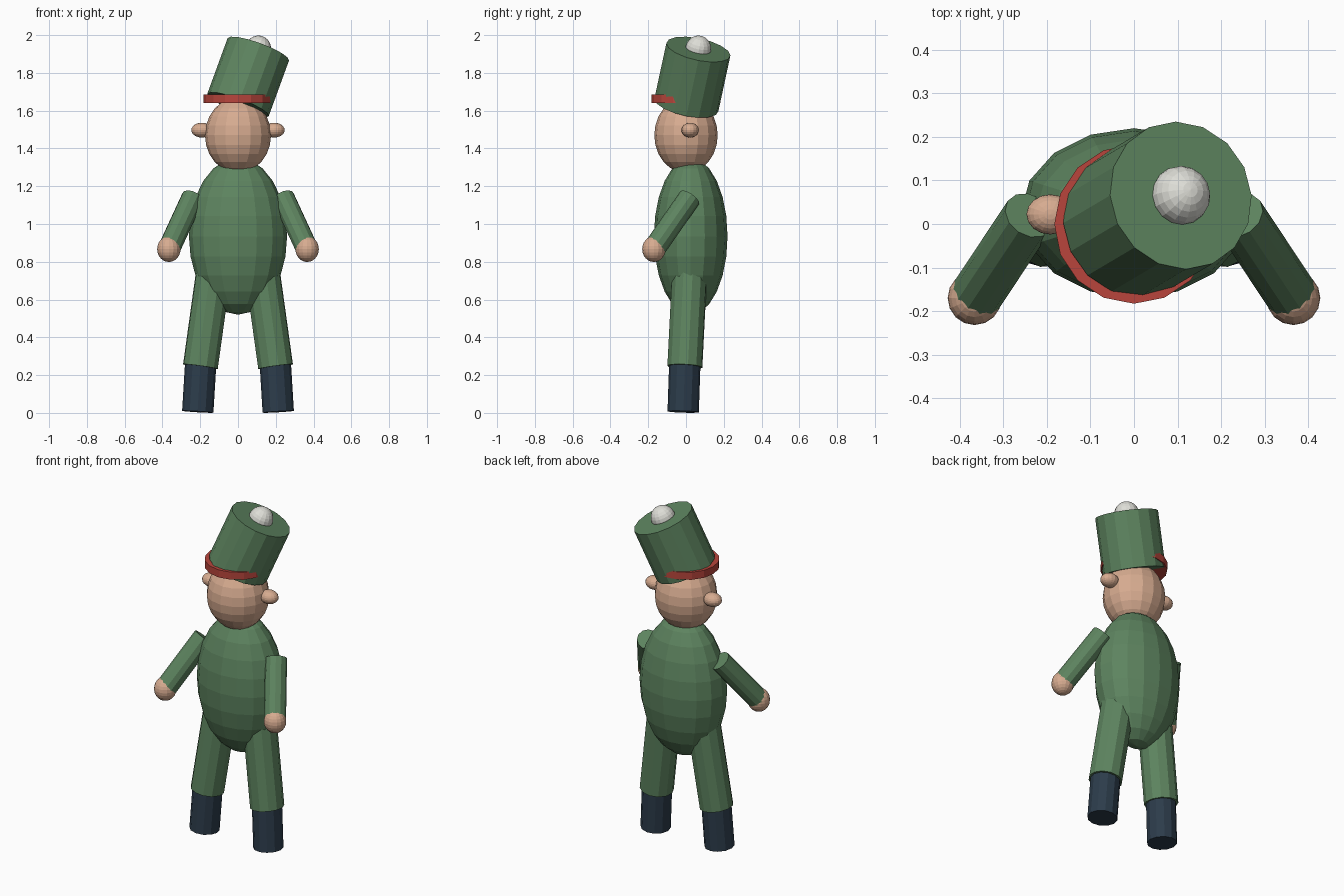
import bpy
from mathutils import Vector, Euler

cube = bpy.data.objects.get("Cube")
if cube:
    bpy.data.objects.remove(cube, do_unlink=True)


def make_material(name, r, g, b):
    mat = bpy.data.materials.new(name)
    mat.use_nodes = True
    mat.diffuse_color = (r, g, b, 1)
    mat.node_tree.nodes["Principled BSDF"].inputs["Base Color"].default_value = (r, g, b, 1)
    return mat


GREEN = make_material("uniform green", 0.11, 0.23, 0.115)
SKIN = make_material("skin", 0.68, 0.41, 0.28)
RED = make_material("band red", 0.48, 0.06, 0.045)
NAVY = make_material("boot navy", 0.025, 0.045, 0.07)
WHITE = make_material("pompom white", 0.73, 0.73, 0.68)


def finish(name, mat):
    obj = bpy.context.object
    obj.name = obj.data.name = name
    obj.data.materials.append(mat)
    return obj


def ball(name, mat, center, radii, segments=16, rings=12, rotation=(0, 0, 0)):
    bpy.ops.mesh.primitive_uv_sphere_add(
        segments=segments, ring_count=rings, radius=1, location=center, rotation=rotation)
    obj = finish(name, mat)
    obj.scale = radii
    return obj


def tube(name, mat, start, end, radius, sides=12, rotation=None):
    """Capped cylinder running between two points."""
    start, end = Vector(start), Vector(end)
    axis = end - start
    if rotation is None:
        rotation = axis.to_track_quat('Z', 'Y').to_euler()
    bpy.ops.mesh.primitive_cylinder_add(
        vertices=sides, radius=radius, depth=axis.length,
        location=(start + end) / 2, rotation=rotation)
    return finish(name, mat)


# Torso and head
ball("torso", GREEN, (0, 0.025, 0.935), (0.26, 0.195, 0.415))
ball("head", SKIN, (0, 0, 1.47), (0.175, 0.168, 0.2))

# Tilted hat with a level band and a pompom
tilt = Euler((-0.2, 0.35, 0))
hat_base = Vector((0, 0.002, 1.63))
hat_top = hat_base + tilt.to_matrix() @ Vector((0, 0, 0.32))
tube("hat", GREEN, hat_base, hat_top, 0.173, 16, tilt)
tube("hat_band", RED, (0, 0, 1.64), (0, 0, 1.685), 0.183, 16)
ball("pompom", WHITE, hat_top + Vector((0, 0, 0.005)), (0.068,) * 3, rotation=tilt)

# Paired parts
for side, s in (("left", 1), ("right", -1)):
    ball(side + "_ear", SKIN, (s * 0.192, 0.022, 1.497), (0.055, 0.046, 0.039))

    shoulder = Vector((s * 0.24, 0.02, 1.14))
    wrist = Vector((s * 0.366, -0.17, 0.867))
    tube(side + "_arm", GREEN, shoulder, wrist, 0.06)
    ball(side + "_hand", SKIN, wrist, (0.062, 0.062, 0.068))

    tube(side + "_leg", GREEN, (s * 0.122, 0.022, 0.8), (s * 0.199, -0.006, 0.245), 0.094)
    tube(side + "_boot", NAVY, (s * 0.197, -0.006, 0.27), (s * 0.213, -0.015, 0.006), 0.083)
